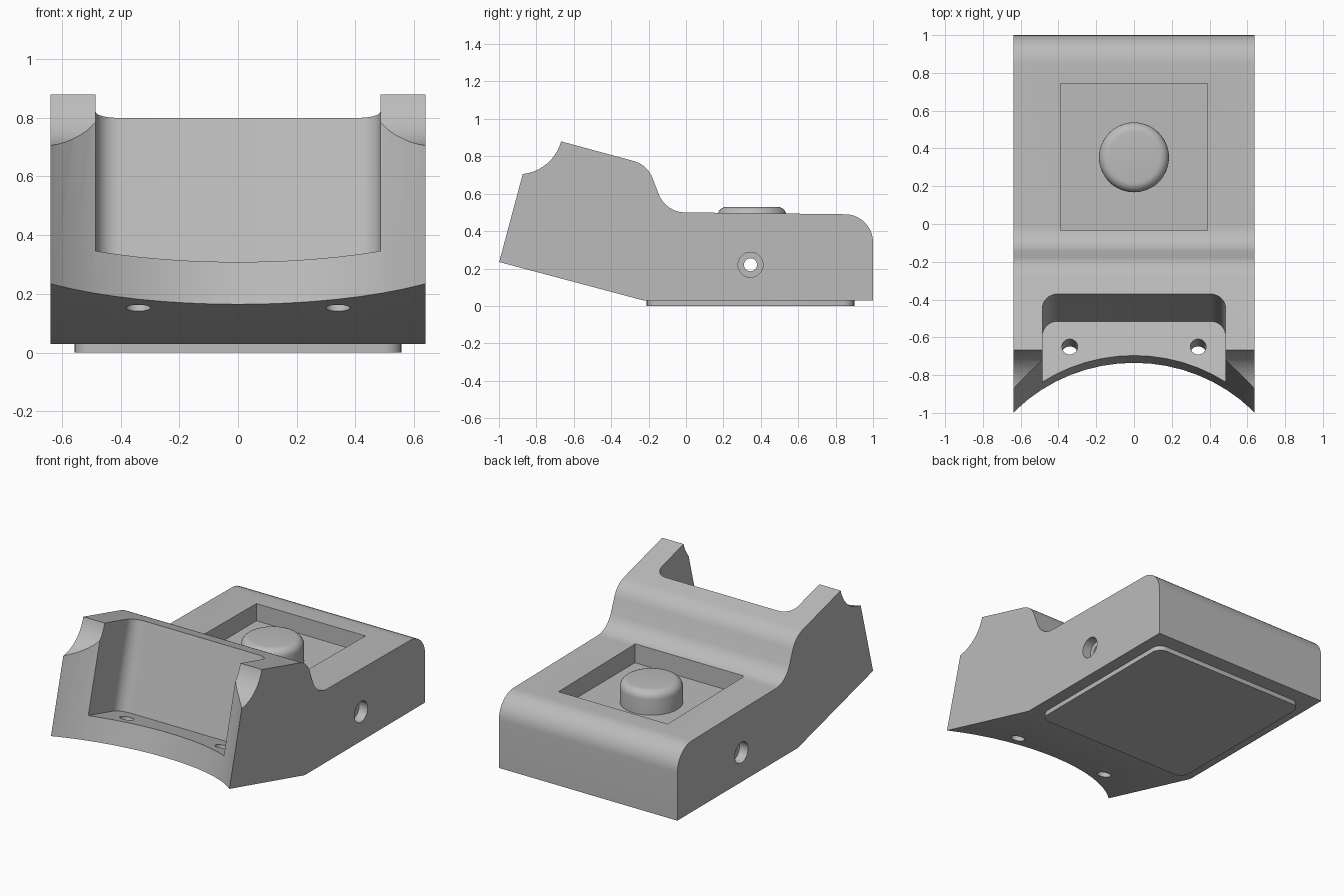
import bpy, bmesh, math
from mathutils import Matrix, Vector

if "Cube" in bpy.data.objects:
    bpy.data.objects.remove(bpy.data.objects["Cube"])

grey = bpy.data.materials.new("mid grey")
grey.use_nodes = True
grey.diffuse_color = (0.5, 0.5, 0.5, 1)
grey.node_tree.nodes["Principled BSDF"].inputs["Base Color"].default_value = (0.5, 0.5, 0.5, 1)

TILT = math.radians(15)
HALF = 0.638
# Maps a profile drawn as (y, z) so that it is extruded along x
SIDEWAYS = Matrix(((0, 0, 1, 0), (1, 0, 0, 0), (0, 1, 0, 0), (0, 0, 0, 1)))


def tilted(x, y, z):
    return Matrix.Translation((x, y, z)) @ Matrix.Rotation(-TILT, 4, "X")


def arc(cx, cy, r, start, end, steps=10):
    angles = [math.radians(start + (end - start) * i / steps) for i in range(steps + 1)]
    return [(cx + r * math.cos(a), cy + r * math.sin(a)) for a in angles]


def prism(name, outline, low, high, matrix=Matrix()):
    bm = bmesh.new()
    face = bm.faces.new([bm.verts.new((a, b, low)) for a, b in outline])
    top = bmesh.ops.extrude_face_region(bm, geom=[face])
    moved = [v for v in top["geom"] if isinstance(v, bmesh.types.BMVert)]
    bmesh.ops.translate(bm, verts=moved, vec=(0, 0, high - low))
    bm.transform(matrix)
    bmesh.ops.recalc_face_normals(bm, faces=bm.faces)
    mesh = bpy.data.meshes.new(name)
    bm.to_mesh(mesh)
    bm.free()
    mesh.materials.append(grey)
    obj = bpy.data.objects.new(name, mesh)
    bpy.context.collection.objects.link(obj)
    return obj


def circle(r, steps, cx=0, cy=0):
    return arc(cx, cy, r, 0, 360, steps)[:-1]


def rounded(x0, x1, y0, y1, r):
    return (arc(x1 - r, y0 + r, r, -90, 0, 6) + arc(x1 - r, y1 - r, r, 0, 90, 6)
            + arc(x0 + r, y1 - r, r, 90, 180, 6) + arc(x0 + r, y0 + r, r, 180, 270, 6))


def activate(obj):
    bpy.ops.object.select_all(action="DESELECT")
    obj.select_set(True)
    bpy.context.view_layer.objects.active = obj


def cut(obj, cutter):
    activate(obj)
    mod = obj.modifiers.new("cut", "BOOLEAN")
    mod.operation, mod.solver, mod.object = "DIFFERENCE", "EXACT", cutter
    bpy.ops.object.modifier_apply(modifier=mod.name)
    bpy.data.objects.remove(cutter)


def smooth(obj):
    activate(obj)
    bpy.ops.object.shade_smooth_by_angle(angle=math.radians(30))


# Body: side profile with a scooped front, stepped shoulder and rounded back
profile = [(-1, 0.235)]
profile += arc(-0.897, 0.941, 0.237, -85, -15)
profile += arc(-0.319, 0.63, 0.15, 75, 22)
profile += arc(-0.005, 0.65, 0.15, 202, 270)
profile += arc(0.85, 0.34, 0.15, 90, 0)
profile += [(1, 0.03), (-0.23, 0.03)]
body = prism("body", profile, -HALF, HALF, SIDEWAYS)

# Curved front face
R = 0.884
axis = Vector((0, -0.735, 0.164)) + R * Vector((0, -math.cos(TILT), math.sin(TILT)))
cut(body, prism("front_cutter", circle(R, 64), -1, 2, tilted(*axis)))

# Open front recess with rounded back corners
recess = [(0.485, -1), *arc(0.405, -0.08, 0.08, 0, 90, 8),
          *arc(-0.405, -0.08, 0.08, 90, 180, 8), (-0.485, -1)]
cut(body, prism("recess_cutter", recess, 0, 1, tilted(0, -0.515, 0.26)))

# Screw holes through the recess floor
for side in (-1, 1):
    cut(body, prism("screw_cutter", circle(0.042, 32), -0.3, 0.1, tilted(side * 0.34, -0.65, 0.296)))

# Square button well
well = [(-0.39, -0.035), (0.39, -0.035), (0.39, 0.745), (-0.39, 0.745)]
cut(body, prism("well_cutter", well, 0.38, 0.7))

# Cross hole with a counterbore at each side
cut(body, prism("cross_hole_cutter", circle(0.035, 32, 0.345, 0.22), -1, 1, SIDEWAYS))
for low, high in ((-1, 0.06 - HALF), (HALF - 0.06, 1)):
    cut(body, prism("counterbore_cutter", circle(0.067, 32, 0.345, 0.22), low, high, SIDEWAYS))
smooth(body)

# Round button with a filleted top edge
button = prism("button", circle(0.185, 64, 0, 0.353), 0.375, 0.53)
activate(button)
bevel = button.modifiers.new("fillet", "BEVEL")
bevel.width, bevel.segments, bevel.limit_method = 0.05, 6, "WEIGHT"
weights = button.data.attributes.new("bevel_weight_edge", "FLOAT", "EDGE")
for edge in button.data.edges:
    heights = [button.data.vertices[v].co.z for v in edge.vertices]
    weights.data[edge.index].value = 1.0 if min(heights) > 0.5 else 0.0
bpy.ops.object.modifier_apply(modifier=bevel.name)
smooth(button)

# Base pad under the body
smooth(prism("base_pad", rounded(-0.557, 0.557, -0.21, 0.9, 0.06), 0, 0.035))
